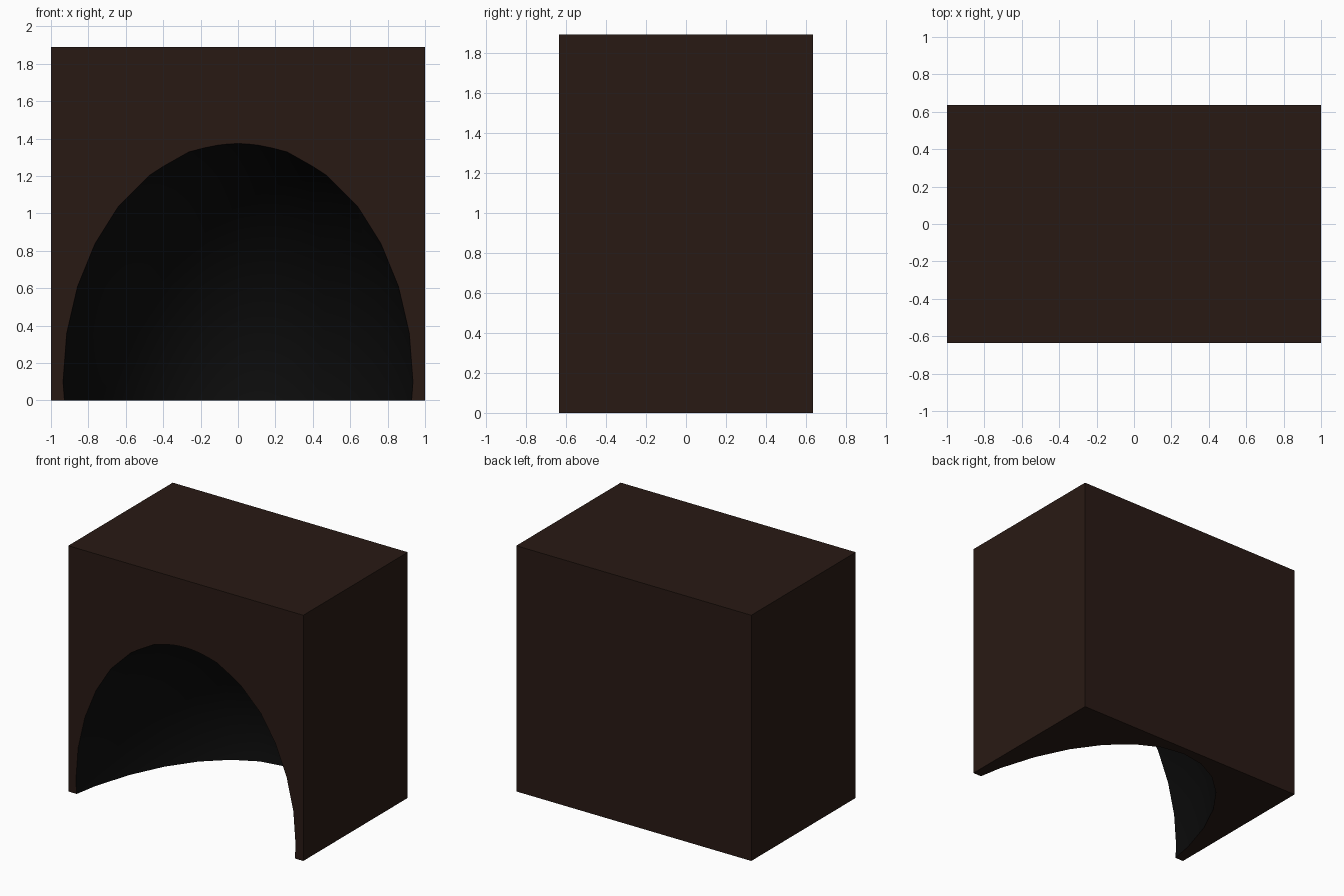
import bpy
import math

if "Cube" in bpy.data.objects:
    bpy.data.objects.remove(bpy.data.objects["Cube"])


def material(name, rgb):
    m = bpy.data.materials.new(name)
    m.diffuse_color = (*rgb, 1.0)
    m.use_nodes = True
    m.node_tree.nodes["Principled BSDF"].inputs["Base Color"].default_value = m.diffuse_color
    return m


outer = material("dark_brown", (0.022, 0.010, 0.007))
inner = material("soot_black", (0.004, 0.004, 0.004))

# Solid block
bpy.ops.mesh.primitive_cube_add(size=1, location=(0, 0, 0.945))
block = bpy.context.object
block.name = "hollowed_block"
block.scale = (2.0, 1.27, 1.89)
bpy.ops.object.transform_apply(location=True, rotation=False, scale=True)
block.data.materials.append(outer)

# Ellipsoid that hollows out the front and underside
bpy.ops.mesh.primitive_uv_sphere_add(segments=32, ring_count=16, radius=1,
                                     location=(0, -1.089, 0.1))
cutter = bpy.context.object
cutter.name = "cavity_cutter"
cutter.scale = (0.977, 1.67, 1.33)
cutter.hide_render = True
cutter.data.materials.append(inner)
bpy.ops.object.shade_smooth()

# Carve the cavity, keeping its own material
bpy.ops.object.select_all(action='DESELECT')
block.select_set(True)
bpy.context.view_layer.objects.active = block
mod = block.modifiers.new("cavity", 'BOOLEAN')
mod.operation = 'DIFFERENCE'
mod.solver = 'EXACT'
mod.object = cutter
mod.material_mode = 'TRANSFER'
bpy.ops.object.modifier_apply(modifier=mod.name)
bpy.data.objects.remove(cutter)

# Smooth cavity, crisp block edges
bpy.ops.object.shade_smooth_by_angle(angle=math.radians(30))
